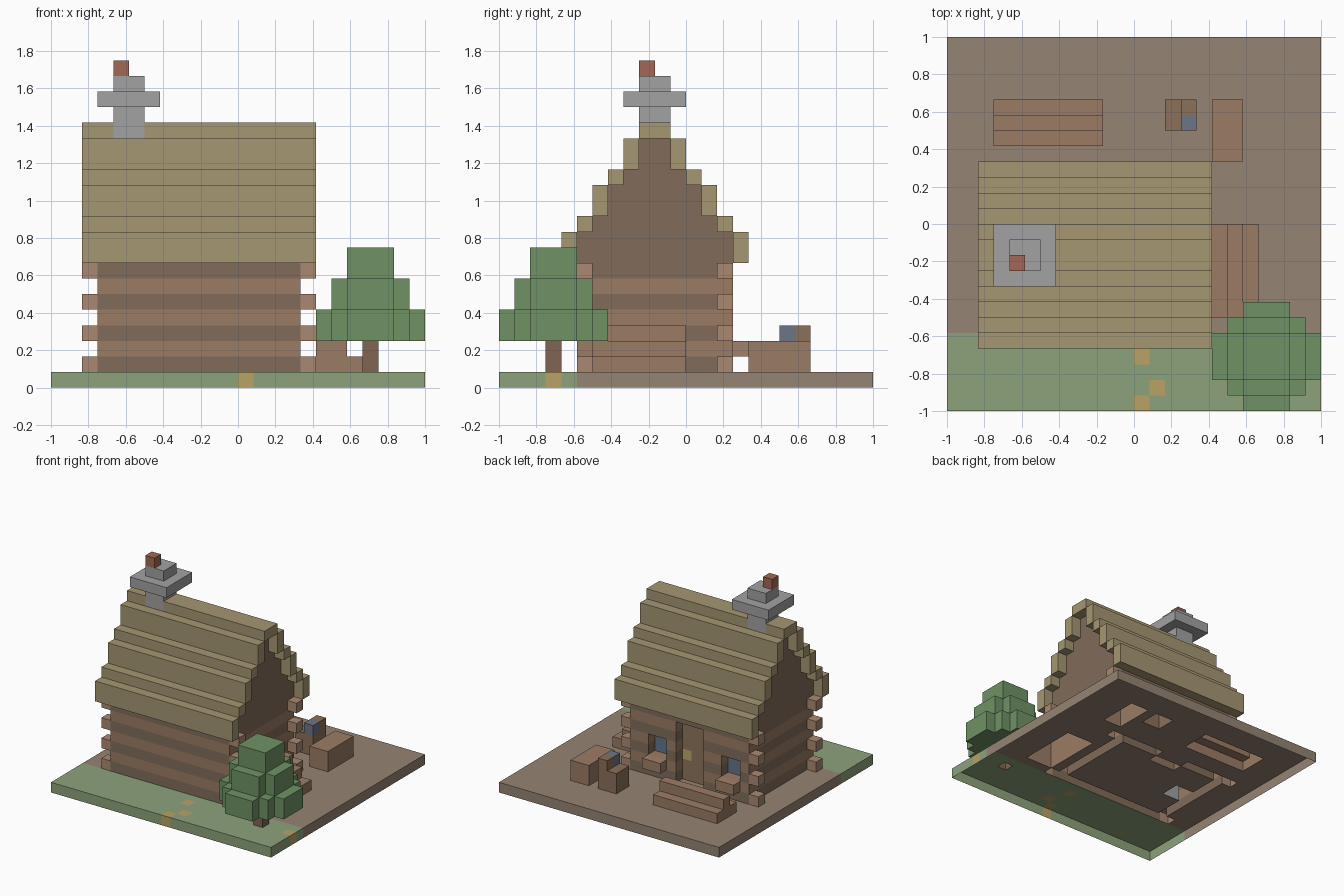
import bpy, bmesh

if "Cube" in bpy.data.objects:
    bpy.data.objects.remove(bpy.data.objects["Cube"])

U = 1 / 12          # one block
cells = {}          # block position -> part name

COLORS = {
    "grass": (0.27, 0.36, 0.20), "dirt": (0.30, 0.23, 0.17), "path": (0.48, 0.36, 0.13),
    "wall_logs_light": (0.33, 0.20, 0.13), "wall_logs_dark": (0.22, 0.15, 0.10),
    "log_ends": (0.40, 0.25, 0.17), "gables": (0.22, 0.15, 0.10),
    "roof": (0.38, 0.31, 0.17), "chimney": (0.36, 0.36, 0.36), "chimney_pot": (0.36, 0.14, 0.09),
    "door": (0.27, 0.18, 0.11), "door_knob": (0.50, 0.40, 0.15), "windows": (0.13, 0.18, 0.26),
    "window_sills": (0.36, 0.22, 0.14), "back_log_pile": (0.33, 0.20, 0.13),
    "side_log_pile": (0.33, 0.20, 0.13), "crate": (0.33, 0.20, 0.13),
    "work_stump": (0.26, 0.16, 0.10), "tool_head": (0.15, 0.18, 0.24),
    "tree_trunk": (0.22, 0.13, 0.08), "tree_leaves": (0.16, 0.29, 0.13),
}


def fill(part, x, y, z):
    """Fill a box of blocks given as (start, end) ranges; None clears it."""
    for i in range(*x):
        for j in range(*y):
            for k in range(*z):
                if part:
                    cells[i, j, k] = part
                else:
                    cells.pop((i, j, k), None)


# Ground slab with path stones
fill("dirt", (-12, 12), (-7, 12), (0, 1))
fill("grass", (-12, 12), (-12, -7), (0, 1))
for i, j in ((0, -9), (1, -11), (0, -12), (11, -9)):
    cells[i, j, 0] = "path"

# Log walls: striped hollow ring, ends stick out on every other row
for k in range(1, 10):
    part = "wall_logs_dark" if k % 2 else "wall_logs_light"
    fill(part, (-9, 4), (-7, 3), (k, k + 1))
    fill(None, (-8, 3), (-6, 2), (k, k + 1))
    if k % 2 and k < 8:
        for i in (-10, 4):
            for j in (-7, 2):
                cells[i, j, k] = "log_ends"

# Stepped roof with gable walls beneath it: (inset, bottom, top)
for n, z0, z1 in ((0, 8, 10), (1, 10, 11), (2, 11, 13), (3, 13, 14), (4, 14, 16)):
    for i in (-9, 3):
        fill("gables", (i, i + 1), (-7 + n, 3 - n), (z0, z1))
    for j in (-8 + n, 3 - n):
        fill("roof", (-10, 5), (j, j + 1), (z0, z1))
fill("roof", (-10, 5), (-3, -1), (16, 17))

# Chimney from floor to top
fill("chimney", (-8, -6), (-3, -1), (1, 20))
fill("chimney", (-9, -5), (-4, 0), (18, 19))
fill("chimney_pot", (-8, -7), (-3, -2), (20, 21))

# Recessed door and windows in the back wall
fill(None, (-4, -1), (2, 3), (1, 7))
fill("door", (-4, -1), (1, 2), (1, 7))
cells[-2, 1, 3] = "door_knob"
for i in (-8, 0):
    fill(None, (i, i + 2), (2, 3), (3, 5))
    fill("windows", (i, i + 2), (1, 2), (3, 5))
    fill("window_sills", (i, i + 2), (3, 4), (2, 3))

# Yard items: log piles, crate, stump with tool
fill("back_log_pile", (-9, -2), (5, 8), (1, 2))
fill("back_log_pile", (-9, -2), (6, 7), (2, 3))
for n in range(3):
    fill("side_log_pile", (5 + n, 6 + n), (-6, 0), (1, 4 - n))
fill("crate", (5, 7), (4, 8), (1, 3))
fill("work_stump", (2, 3), (6, 8), (1, 3))
fill("work_stump", (3, 4), (6, 8), (1, 4))
cells[3, 6, 3] = "tool_head"

# Tree: trunk and three leaf tiers with clipped corners
fill("tree_trunk", (8, 9), (-9, -8), (1, 3))
for a, b, z0 in ((3, 1, 3), (2, 2, 3), (2, 1, 5), (1, 1, 7)):
    for p, q in ((a, b), (b, a)):
        fill("tree_leaves", (8 - p, 9 + p), (-9 - q, -8 + q), (z0, z0 + 2))

# Block faces: outward direction with its four corners
FACES = {
    (1, 0, 0): ((1, 0, 0), (1, 1, 0), (1, 1, 1), (1, 0, 1)),
    (-1, 0, 0): ((0, 0, 0), (0, 0, 1), (0, 1, 1), (0, 1, 0)),
    (0, 1, 0): ((0, 1, 0), (0, 1, 1), (1, 1, 1), (1, 1, 0)),
    (0, -1, 0): ((0, 0, 0), (1, 0, 0), (1, 0, 1), (0, 0, 1)),
    (0, 0, 1): ((0, 0, 1), (1, 0, 1), (1, 1, 1), (0, 1, 1)),
    (0, 0, -1): ((0, 0, 0), (0, 1, 0), (1, 1, 0), (1, 0, 0)),
}

# One object per part, only exposed faces; the underside stays open
for part, color in COLORS.items():
    bm = bmesh.new()
    for (i, j, k), name in cells.items():
        if name != part:
            continue
        for (dx, dy, dz), corners in FACES.items():
            if (i + dx, j + dy, k + dz) in cells or k + dz < 0:
                continue
            bm.faces.new([bm.verts.new(((i + a) * U, (j + b) * U, (k + c) * U))
                          for a, b, c in corners])
    bmesh.ops.remove_doubles(bm, verts=bm.verts, dist=1e-4)
    mesh = bpy.data.meshes.new(part)
    bm.to_mesh(mesh)
    bm.free()
    mat = bpy.data.materials.new(part)
    mat.diffuse_color = (*color, 1)
    mat.use_nodes = True
    mat.node_tree.nodes["Principled BSDF"].inputs["Base Color"].default_value = mat.diffuse_color
    mesh.materials.append(mat)
    bpy.context.collection.objects.link(bpy.data.objects.new(part, mesh))
